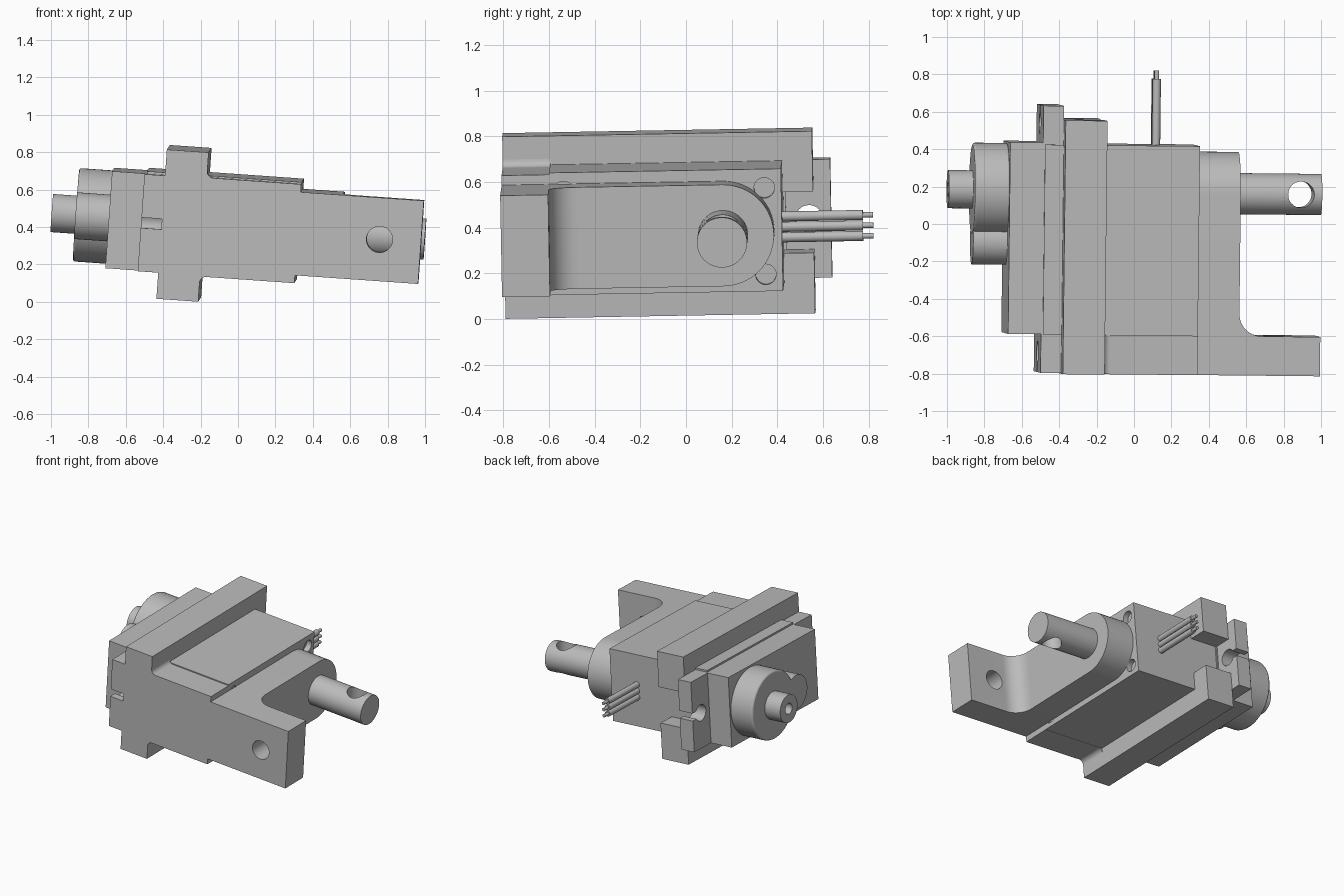
import bpy, bmesh, math
from mathutils import Euler, Matrix

if "Cube" in bpy.data.objects:
    bpy.data.objects.remove(bpy.data.objects["Cube"], do_unlink=True)

grey = bpy.data.materials.new("plain grey")
grey.use_nodes = True
COLOUR = (0.5, 0.5, 0.5, 1)
grey.diffuse_color = COLOUR
grey.node_tree.nodes["Principled BSDF"].inputs["Base Color"].default_value = COLOUR

# The whole assembly sits slightly tilted
TILT = Matrix.Translation((0, 0, 0.402)) @ Euler((0.018, 0.07, -0.0105)).to_matrix().to_4x4()
AXIS = 0.168   # y of the shaft axis
parts = []


def prism(name, profile, axis, lo, hi):
    """Extrude a closed profile along an axis; profile holds the other two coordinates in order."""
    def place(p, d):
        c = list(p)
        c.insert("xyz".index(axis), d)
        return c
    bm = bmesh.new()
    rings = [[bm.verts.new(place(p, d)) for p in profile] for d in (lo, hi)]
    for ring in rings:
        bm.faces.new(ring)
    n = len(profile)
    for i in range(n):
        j = (i + 1) % n
        bm.faces.new((rings[0][i], rings[0][j], rings[1][j], rings[1][i]))
    bmesh.ops.recalc_face_normals(bm, faces=bm.faces)
    mesh = bpy.data.meshes.new(name)
    bm.to_mesh(mesh)
    bm.free()
    mesh.materials.append(grey)
    ob = bpy.data.objects.new(name, mesh)
    bpy.context.collection.objects.link(ob)
    parts.append(ob)
    return ob


def arc(cx, cy, r, a0, a1, n=12):
    return [(cx + r * math.cos(math.radians(a0 + (a1 - a0) * i / n)),
             cy + r * math.sin(math.radians(a0 + (a1 - a0) * i / n))) for i in range(n + 1)]


def rod(name, axis, a, b, r, lo, hi, n=48):
    return prism(name, arc(a, b, r, 0, 360, n)[:-1], axis, lo, hi)


def box(name, x, y, z):
    return prism(name, [(x[0], y[0]), (x[1], y[0]), (x[1], y[1]), (x[0], y[1])], "z", *z)


def activate(ob):
    bpy.ops.object.select_all(action="DESELECT")
    ob.select_set(True)
    bpy.context.view_layer.objects.active = ob


def cut(ob, *cutters):
    for c in cutters:
        m = ob.modifiers.new("cut", "BOOLEAN")
        m.operation, m.solver, m.object = "DIFFERENCE", "EXACT", c
        activate(ob)
        bpy.ops.object.modifier_apply(modifier=m.name)
        parts.remove(c)
        bpy.data.objects.remove(c, do_unlink=True)


# Motor body with screw recesses in its end face
body = box("motor_body", (-0.5, 0.33), (-0.592, 0.424), (-0.264, 0.273))
cut(body, *[rod("recess", "x", y, z, 0.045, 0.29, 0.4, 24)
            for y in (0.35, -0.53) for z in (-0.19, 0.19)])

# Gear housing and slotted mounting ears
box("gear_housing", (-0.686, -0.39), (-0.59, 0.434), (-0.26, 0.26))
ears = box("mounting_ears", (-0.51, -0.4), (-0.797, 0.632), (-0.26, 0.26))
for y, tip in ((0.535, 0.8), (-0.69, -0.9)):
    cut(ears, rod("ear_hole", "x", y, 0, 0.06, -0.6, -0.3, 32),
        box("ear_slot", (-0.6, -0.3), sorted((y, tip)), (-0.028, 0.028)))

# Cross flange, notched at the back for the ear
flange = box("cross_flange", (-0.4, -0.176), (-0.8, 0.557), (-0.4, 0.4))
cut(flange, box("notch", (-0.6, 0), (0.424, 0.7), (-0.134, 0.134)))

# Front bracket wall with fillets running up to the flange
R = 0.035
wall = 0.265
prism("bracket_wall",
      [(-0.4, -wall), (-0.176, -wall - R)] + arc(-0.176 + R, -wall - R, R, 180, 90, 8)
      + [(0.33, -wall), (0.33, wall)] + arc(-0.176 + R, wall + R, R, 270, 180, 8)
      + [(-0.4, wall)], "y", -0.8, -0.59)

# Bracket arm with an inner fillet and a cross hole
H = 0.223
arm = prism("bracket_arm",
            [(0.33, -0.8), (0.99, -0.8), (0.99, -0.59)]
            + arc(0.675, -0.47, 0.12, 270, 180) + [(0.33, -0.47)], "z", -H, H)
cut(arm, rod("arm_hole", "y", 0.768, 0, 0.07, -1, -0.4))

# Round-ended bearing plate
prism("bearing_plate", [(-0.47, -H)] + arc(AXIS, 0, H, -90, 90, 32) + [(-0.47, H)],
      "x", 0.33, 0.555)

# Output shaft with a cross hole
shaft = rod("output_shaft", "x", AXIS, 0, 0.11, 0.5, 1.0)
cut(shaft, rod("shaft_hole", "z", 0.887, AXIS, 0.07, -0.3, 0.3))

# Rear gear bosses and hollow spline
big = rod("large_boss", "x", AXIS + 0.008, 0, 0.25, -0.87, -0.68, 64)
edge = big.modifiers.new("edge", "BEVEL")
edge.width, edge.segments, edge.limit_method = 0.012, 2, "ANGLE"
edge.angle_limit = math.radians(40)
rod("small_boss", "x", -0.1, 0, 0.125, -0.869, -0.68)
spline = rod("spline", "x", AXIS + 0.008, 0, 0.102, -1.0, -0.86)
cut(spline, rod("spline_hole", "x", AXIS + 0.008, 0, 0.04, -1.1, -0.88, 24))

# Three insulated wires with bare tips
for i, z in enumerate((-0.044, 0.002, 0.048)):
    rod(f"wire_{i + 1}", "y", 0.11, z, 0.022, 0.4, 0.777, 20)
    rod(f"wire_tip_{i + 1}", "y", 0.11, z, 0.012, 0.77, 0.822, 16)

# Tilt and shade every part
for ob in parts:
    ob.matrix_world = TILT
    activate(ob)
    bpy.ops.object.shade_smooth_by_angle(angle=math.radians(30))
